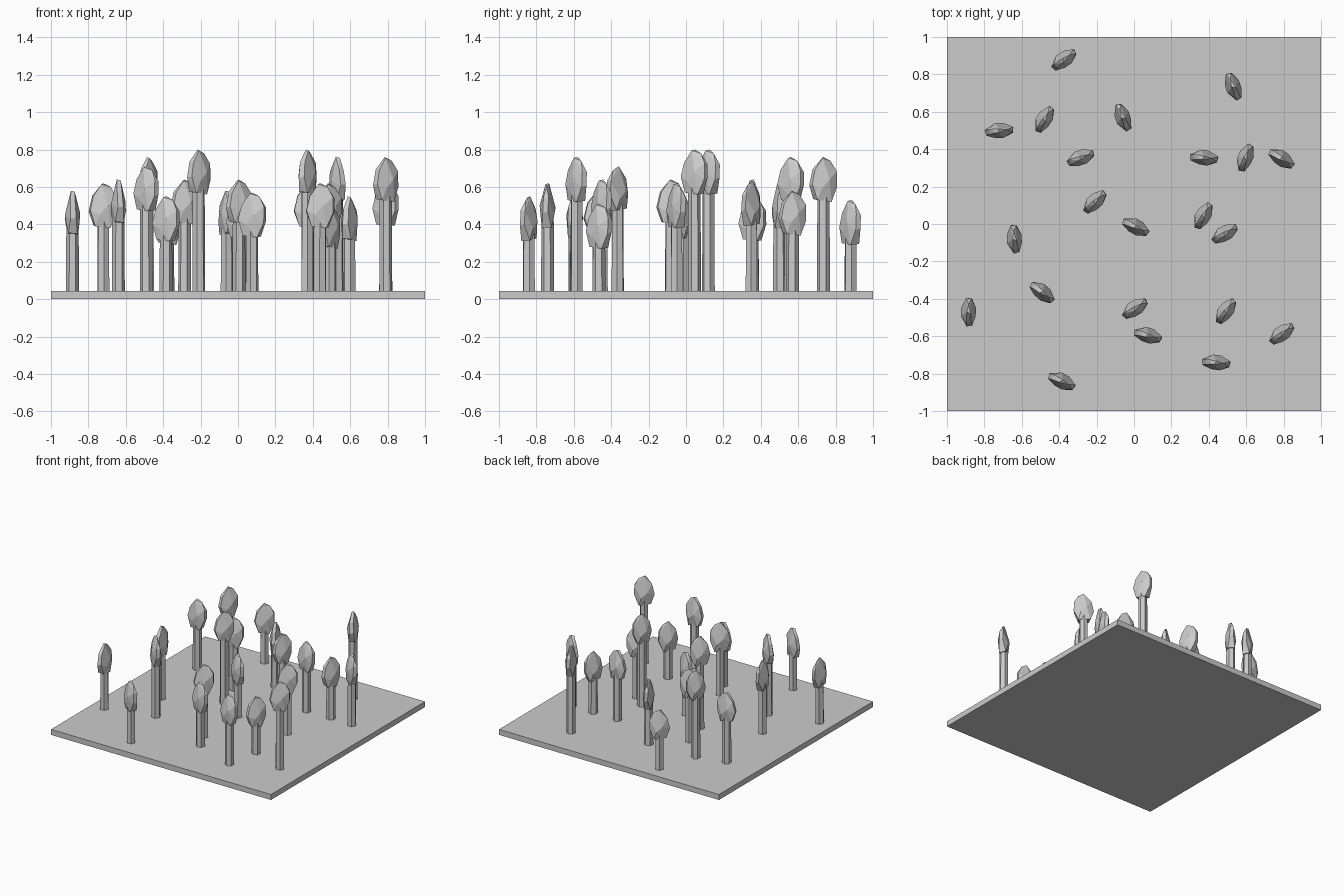
import bpy, bmesh
from math import radians
from mathutils import Matrix

if "Cube" in bpy.data.objects:
    bpy.data.objects.remove(bpy.data.objects["Cube"])

BASE_TOP = 0.045

# square ground slab
bpy.ops.mesh.primitive_cube_add(size=1, location=(0, 0, BASE_TOP / 2))
base = bpy.context.object
base.name = "ground_slab"
base.scale = (2, 2, BASE_TOP)

# faceted head: flattened, slightly lopsided stone shape, origin at its tip
HEAD = [
    (0.0, 0.008, 0.0), (-0.01, -0.012, -0.005), (0.04, 0.0, -0.02),
    (-0.058, 0.012, -0.065), (-0.055, -0.015, -0.07),
    (0.074, 0.012, -0.08), (0.07, -0.016, -0.075),
    (-0.078, 0.01, -0.15), (-0.072, -0.02, -0.145),
    (0.076, 0.008, -0.15), (0.07, -0.02, -0.16),
    (-0.02, 0.041, -0.13), (0.025, 0.038, -0.17),
    (-0.025, -0.038, -0.17), (0.02, -0.041, -0.12),
    (-0.05, 0.022, -0.225), (-0.045, -0.025, -0.23),
    (0.042, 0.025, -0.235), (0.035, -0.028, -0.24),
]
head_mesh = bpy.data.meshes.new("plant_head")
bm = bmesh.new()
for p in HEAD:
    bm.verts.new(p)
hull = bmesh.ops.convex_hull(bm, input=bm.verts)
bmesh.ops.dissolve_limit(bm, angle_limit=radians(6), verts=bm.verts, edges=bm.edges)
bmesh.ops.recalc_face_normals(bm, faces=bm.faces)
bm.to_mesh(head_mesh)
bm.free()


def stem(name, height):
    mesh = bpy.data.meshes.new(name)
    b = bmesh.new()
    bmesh.ops.create_cone(b, cap_ends=True, segments=6, radius1=0.035, radius2=0.033,
                          depth=height, matrix=Matrix.Translation((0, 0, height / 2)))
    b.to_mesh(mesh)
    b.free()
    return mesh


def place(name, mesh, loc, angle):
    ob = bpy.data.objects.new(name, mesh)
    ob.location = loc
    ob.rotation_euler.z = radians(angle)
    bpy.context.collection.objects.link(ob)


# plants: x, y, tip height, heading in degrees
PLANTS = [
    (-.375, .88, .53, 38), (.53, .735, .76, 112), (-.72, .50, .62, 6),
    (-.48, .56, .76, 60), (-.06, .57, .58, 112), (-.285, .355, .64, 22),
    (.375, .355, .62, -5), (.595, .355, .55, 70), (.79, .35, .63, -32),
    (-.21, .12, .80, 45), (.37, .045, .80, 62), (.01, -.015, .56, -26),
    (.485, -.05, .62, 32), (-.64, -.08, .64, 96), (-.49, -.365, .71, -38),
    (-.885, -.47, .58, 90), (.005, -.45, .64, 35), (.49, -.465, .51, 55),
    (.075, -.595, .57, -15), (.79, -.585, .76, 38), (.44, -.74, .62, -5),
    (-.385, -.84, .55, -25),
]
for i, (x, y, top, ang) in enumerate(PLANTS, 1):
    place(f"stem_{i}", stem(f"stem_{i}", top - 0.2 - BASE_TOP), (x, y, BASE_TOP), ang)
    place(f"head_{i}", head_mesh, (x, y, top), ang)
